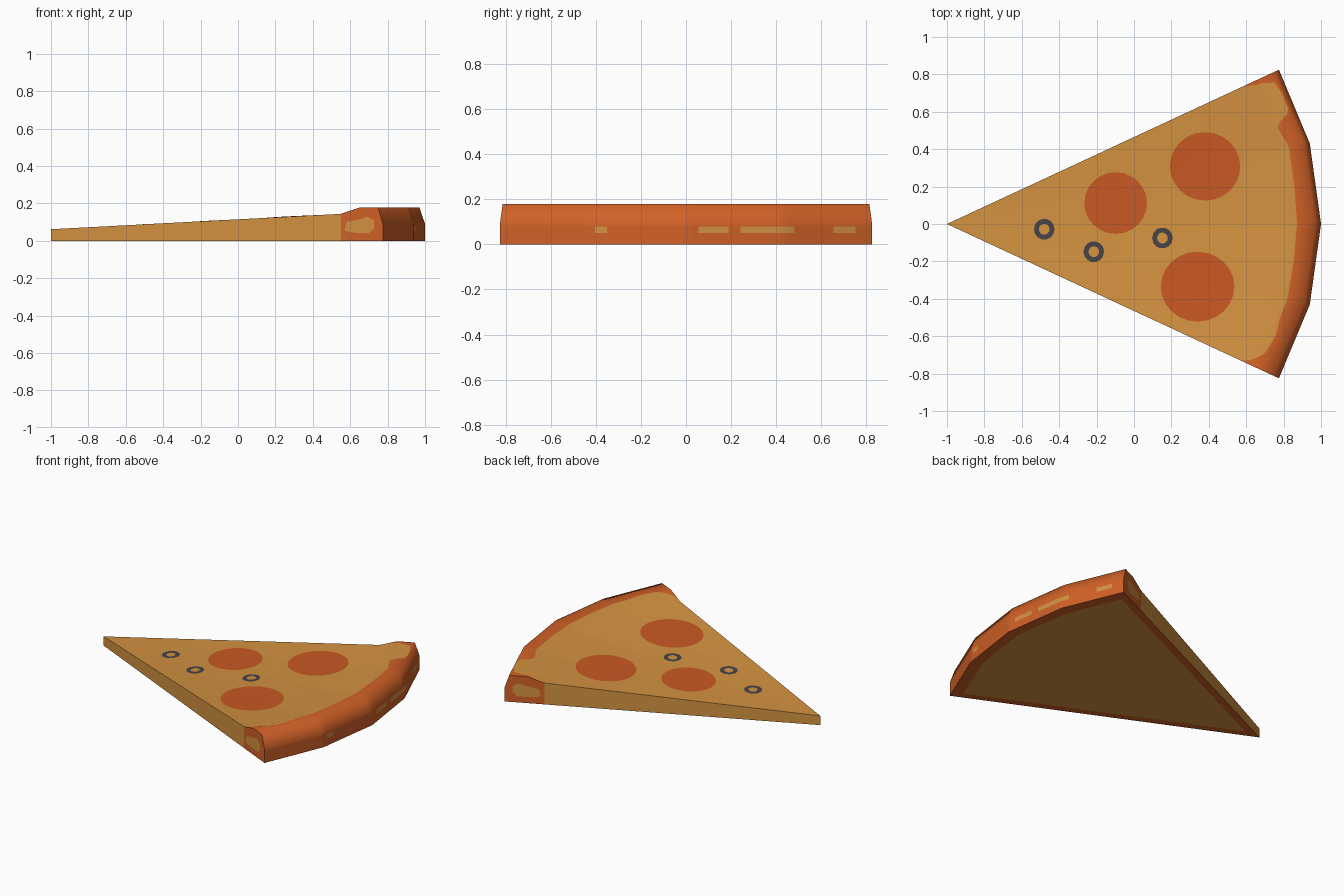
import bpy, bmesh, math

if "Cube" in bpy.data.objects:
    bpy.data.objects.remove(bpy.data.objects["Cube"])

# Colours
def material(name, rgb):
    m = bpy.data.materials.new(name)
    m.diffuse_color = (*rgb, 1)
    m.use_nodes = True
    m.node_tree.nodes["Principled BSDF"].inputs["Base Color"].default_value = m.diffuse_color
    return m

cheese = material("cheese", (0.655, 0.288, 0.052))
crust = material("baked crust", (0.640, 0.120, 0.020))
meat = material("pepperoni red", (0.585, 0.100, 0.017))
black = material("olive black", (0.061, 0.056, 0.063))

def finish(bm, name, mats, smooth=None):
    me = bpy.data.meshes.new(name)
    bm.to_mesh(me)
    bm.free()
    ob = bpy.data.objects.new(name, me)
    bpy.context.collection.objects.link(ob)
    for m in mats:
        me.materials.append(m)
    if smooth:
        bpy.context.view_layer.objects.active = ob
        ob.select_set(True)
        bpy.ops.object.shade_smooth_by_angle(angle=math.radians(smooth))
        ob.select_set(False)
    return ob

def lerp(table, t):
    for (a, va), (b, vb) in zip(table, table[1:]):
        if t <= b:
            return va + (vb - va) * max(0, (t - a)) / (b - a)
    return table[-1][1]

# Outline: four straight chords around the tip
HALF = math.atan2(0.825, 1.775)
KNOTS = [(1.775, -0.825), (1.94, -0.43), (2.0, 0.0), (1.94, 0.43), (1.775, 0.825)]

def outer(th):
    for (ax, ay), (bx, by) in zip(KNOTS, KNOTS[1:]):
        if th <= math.atan2(by, bx) + 1e-9 or (bx, by) == KNOTS[-1]:
            c, s = math.cos(th), math.sin(th)
            return (ax * (by - ay) - ay * (bx - ax)) / (c * (by - ay) - s * (bx - ax))

TOP = [(0, 0.062), (0.873, 0.144), (0.93, 0.178), (0.985, 0.178), (1.0, 0.09)]
# Painted cheese edge: angle in degrees -> fraction of radius
BORDER = [(-24.93, .885), (-24.25, .907), (-22.4, .938), (-18.8, .947), (-15.7, .939),
          (-12.4, .938), (-6, .941), (0, .936), (6.1, .943), (13.3, .943), (14.7, .938),
          (16.7, .935), (18.1, .981), (21.2, .983), (23.6, .974), (24.8, .90), (24.93, .89)]
SPOTS = [(-11.8, -10.4), (1.2, 5.2), (7.2, 13.7), (19.7, 22.7)]

# Slice body
angles = [math.atan2(y, x) for x, y in KNOTS]
N = 16
thetas = [a + (b - a) * i / N for a, b in zip(angles, angles[1:]) for i in range(N)] + [angles[-1]]
bm = bmesh.new()
cols = []
for th in thetas:
    R = outer(th)
    edge = lerp(BORDER, math.degrees(th))
    prof = sorted(TOP[:-1] + [(edge, lerp(TOP, edge))])
    prof += [(1, 0.09), (1, 0.08), (1, 0.05), (1, 0)]
    cols.append([bm.verts.new((s * R * math.cos(th) - 1, s * R * math.sin(th), z)) for s, z in prof])

def face(verts, mat):
    f = bm.faces.new(verts)
    f.material_index = mat

for i, (a, b) in enumerate(zip(cols, cols[1:])):
    th = (thetas[i] + thetas[i + 1]) / 2
    deg = math.degrees(th)
    for j in range(len(a) - 1):
        quad = [a[j], a[j + 1], b[j + 1], b[j]]
        r = sum(math.hypot(v.co.x + 1, v.co.y) for v in quad) / 4
        if j < 5:
            mat = 0 if r / outer(th) < lerp(BORDER, deg) else 1
        else:
            mat = 0 if j == 6 and any(p < deg < q for p, q in SPOTS) else 1
        face(quad, mat)

# Cut sides: cheese part and crust end
tip = bm.verts.new((-1, 0, 0))
for c in (cols[0], cols[-1]):
    foot = bm.verts.new((c[1].co.x, c[1].co.y, 0))
    face([tip, foot, c[1], c[0]], 0)
    face([foot] + c[:0:-1], 1)

# Underside with a baked rim
rim = [tip] + [c[-1] for c in cols]
inner = [bm.verts.new((0.25 + (v.co.x - 0.25) * 0.91, v.co.y * 0.91, 0)) for v in rim]
for i in range(len(rim)):
    k = (i + 1) % len(rim)
    face([rim[i], rim[k], inner[k], inner[i]], 1)
face(inner, 0)
bmesh.ops.remove_doubles(bm, verts=bm.verts, dist=0.0002)
bmesh.ops.recalc_face_normals(bm, faces=bm.faces)
finish(bm, "pizza_slice", [cheese, crust], 80)

def surface(x, y):
    th = math.atan2(y, x + 1)
    return lerp(TOP, math.hypot(x + 1, y) / outer(th))

# Toppings: thin discs and rings following the slope
def topping(name, x, y, rx, ry, hole, n, mat):
    bm = bmesh.new()
    def ring(k):
        out = []
        for i in range(n):
            t = 2 * math.pi * i / n
            px, py = x + k * rx * math.cos(t), y + k * ry * math.sin(t)
            out.append(bm.verts.new((px, py, surface(px, py) + 0.003)))
        return out
    o, c = ring(1), ring(hole)
    for i in range(n):
        k = (i + 1) % n
        bm.faces.new([o[i], o[k], c[k], c[i]])
    if mat is meat:
        bm.faces.new(c)
    finish(bm, name, [mat])

for i, (x, y, rx, ry) in enumerate([(-0.098, 0.112, 0.168, 0.165), (0.38, 0.308, 0.188, 0.183),
                                    (0.34, -0.335, 0.197, 0.187)]):
    topping(f"pepperoni_{i + 1}", x, y, rx, ry, 0.4, 24, meat)
for i, (x, y) in enumerate([(-0.48, -0.028), (-0.215, -0.148), (0.152, -0.075)]):
    topping(f"olive_ring_{i + 1}", x, y, 0.055, 0.056, 0.52, 14, black)

# Melted cheese patch on each crust end
PATCH = [(.57, .055), (.60, .045), (.70, .04), (.73, .07), (.727, .11), (.69, .13), (.65, .115), (.58, .10)]
for side, name in ((-1, "front_cheese_patch"), (1, "back_cheese_patch")):
    bm = bmesh.new()
    pts = [bm.verts.new((x - 0.002 * math.sin(HALF),
                         side * ((x + 1) * math.tan(HALF) + 0.002 * math.cos(HALF)), z)) for x, z in PATCH]
    bm.faces.new(pts if side < 0 else pts[::-1])
    finish(bm, name, [cheese])
